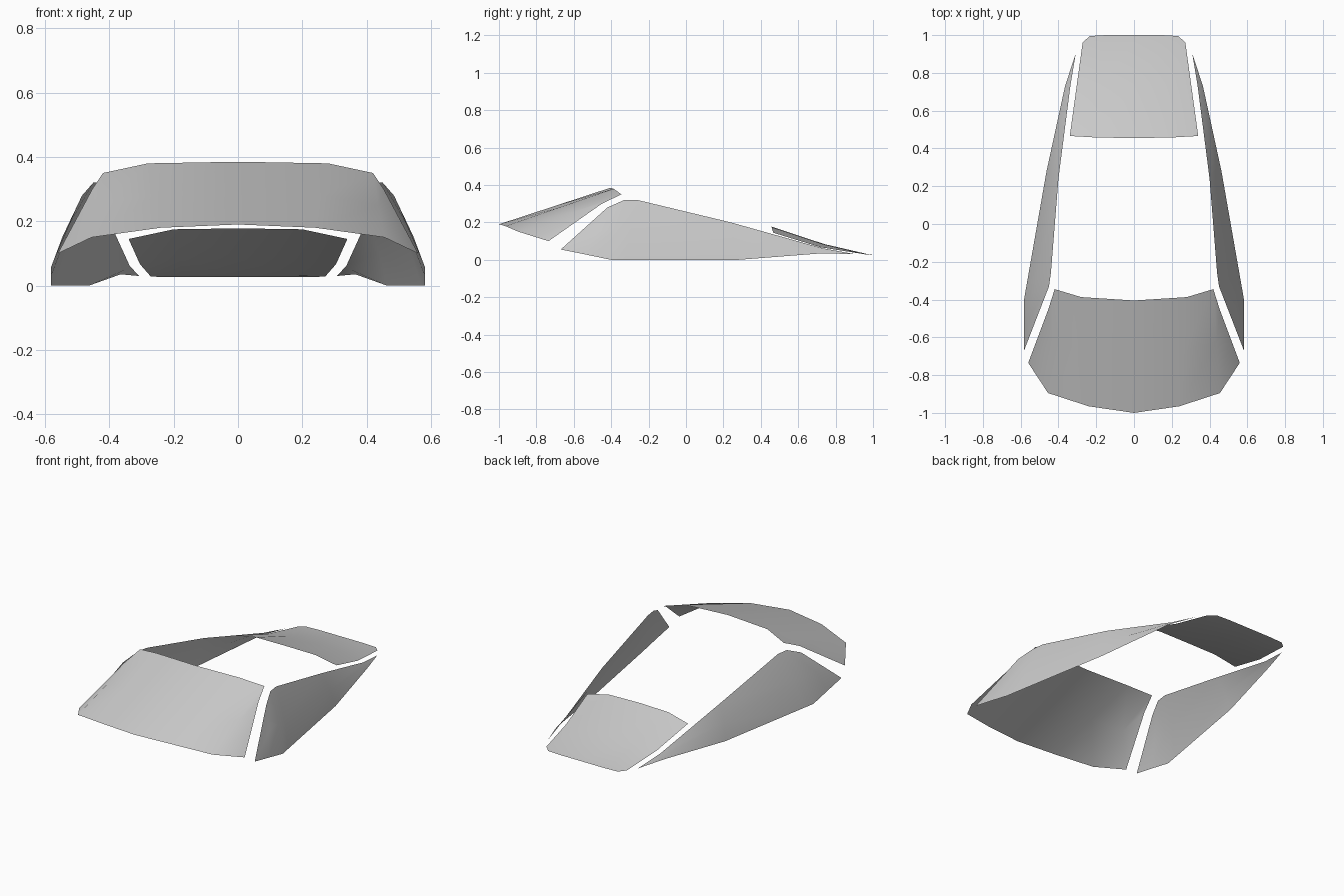
import bpy, bmesh
from mathutils import Vector

cube = bpy.data.objects.get("Cube")
if cube:
    bpy.data.objects.remove(cube, do_unlink=True)

glass = bpy.data.materials.new("grey_glass")
glass.use_nodes = True
grey = (0.6, 0.6, 0.6, 1)
glass.diffuse_color = grey
glass.node_tree.nodes["Principled BSDF"].inputs["Base Color"].default_value = grey


def mirrored(row):
    """Complete a half row that starts on the centre line."""
    return [(-x, y, z) for x, y, z in reversed(row[1:])] + row


def blend(a, b, t, bulge=0.0):
    """Rail between two rails, pushed sideways in proportion to its span."""
    out = []
    for p, q in zip(a, b):
        v = Vector(p).lerp(Vector(q), t)
        v.x += bulge * abs(q[2] - p[2])
        out.append(tuple(v))
    return out


def pane(name, rows, outward):
    """Skin a sheet of glass across rows of matching points."""
    bm = bmesh.new()
    grid = [[bm.verts.new(p) for p in row] for row in rows]
    for a, b in zip(grid, grid[1:]):
        for i in range(len(a) - 1):
            bm.faces.new((a[i], a[i + 1], b[i + 1], b[i]))
    bmesh.ops.remove_doubles(bm, verts=bm.verts[:], dist=0.0005)
    bm.normal_update()
    total = sum((f.normal * f.calc_area() for f in bm.faces), Vector())
    if total.dot(Vector(outward)) < 0:
        bmesh.ops.reverse_faces(bm, faces=bm.faces[:])
    for f in bm.faces:
        f.smooth = True
    mesh = bpy.data.meshes.new(name)
    bm.to_mesh(mesh)
    bm.free()
    mesh.materials.append(glass)
    obj = bpy.data.objects.new(name, mesh)
    bpy.context.collection.objects.link(obj)
    return obj


# Windscreen, wrapped round at its sides
lower = mirrored([(0, -1, .19), (.24, -.965, .18), (.455, -.895, .15), (.56, -.735, .10)])
upper = mirrored([(0, -.405, .385), (.28, -.387, .38), (.42, -.345, .35), (.453, -.45, .30)])
pane("windscreen", [lower, blend(lower, upper, .5), upper], (0, -1, 1))

# Rear window, with small rounded back corners
pane("rear_window", [mirrored(r) for r in (
    [(0, .455, .178), (.2, .458, .175), (.34, .466, .145)],
    [(0, .74, .084), (.18, .74, .082), (.305, .72, .067)],
    [(0, .965, .032), (.17, .965, .031), (.272, .96, .029)],
    [(0, 1, .026), (.15, 1, .026), (.235, .995, .026)])], (0, 0, 1))

# Side windows, tapering to a point at the back
front_tip, back_tip = (.582, -.67, .055), (.308, .905, .03)
sill = [front_tip, (.582, -.535, .028), (.582, -.4, 0), (.57, -.33, 0),
        (.463, .28, 0), (.365, .73, .035), back_tip]
roof = [front_tip, (.485, -.42, .28), (.45, -.33, .32), (.44, -.26, .32),
        (.40, .24, .2), (.337, .73, .062), back_tip]
for side, name in ((1, "left_side_window"), (-1, "right_side_window")):
    rails = [sill, blend(sill, roof, .5, .045), roof]
    pane(name, [[(side * x, y, z) for x, y, z in r] for r in rails], (side, 0, 0))
